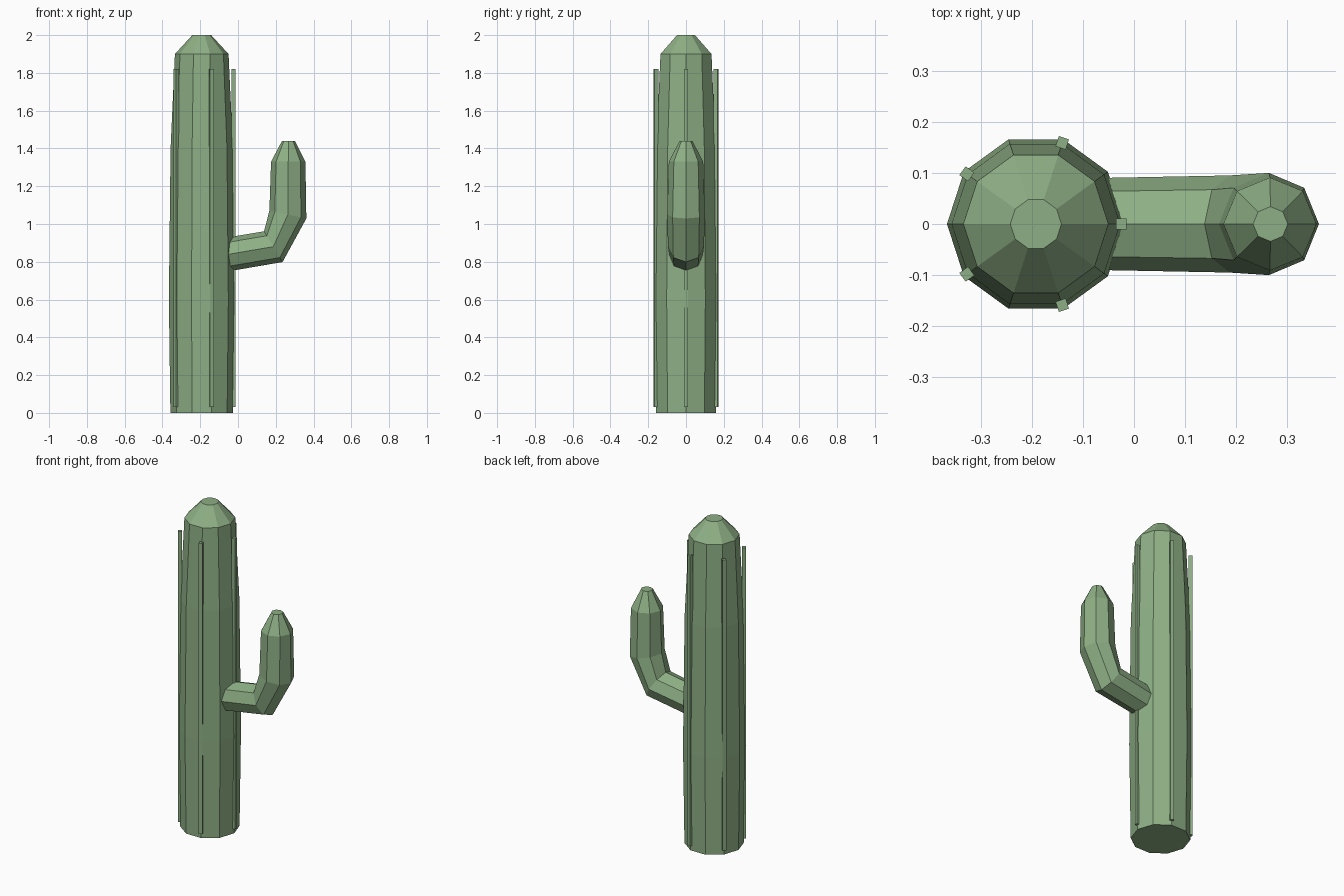
import bpy, bmesh
from math import sin, cos, tau, radians

cube = bpy.data.objects.get("Cube")
if cube:
    bpy.data.objects.remove(cube, do_unlink=True)

green = bpy.data.materials.new("cactus_green")
green.use_nodes = True
colour = (0.27, 0.43, 0.235, 1)
green.diffuse_color = colour
green.node_tree.nodes["Principled BSDF"].inputs["Base Color"].default_value = colour

TRUNK_X = -0.192


def finish(name, bm):
    bmesh.ops.recalc_face_normals(bm, faces=bm.faces)
    mesh = bpy.data.meshes.new(name)
    bm.to_mesh(mesh)
    bm.free()
    mesh.materials.append(green)
    obj = bpy.data.objects.new(name, mesh)
    bpy.context.collection.objects.link(obj)
    return obj


def tube(name, rings, sides):
    """Closed faceted tube through rings of (x, z, radius, tilt in degrees)."""
    bm = bmesh.new()
    loops = []
    for x, z, r, tilt in rings:
        t = radians(tilt)
        loop = []
        for i in range(sides):
            a = tau * i / sides
            u, v = r * cos(a), r * sin(a)
            loop.append(bm.verts.new((x + u * cos(t), v, z + u * sin(t))))
        loops.append(loop)
    for low, high in zip(loops, loops[1:]):
        for i in range(sides):
            j = (i + 1) % sides
            bm.faces.new((low[i], low[j], high[j], high[i]))
    bm.faces.new(loops[0])
    bm.faces.new(loops[-1])
    return finish(name, bm)


# Ten-sided trunk with a gentle bulge and a blunt cap
profile = [(0, 0.166), (0.6, 0.174), (1.4, 0.165), (1.9, 0.142), (2, 0.05)]
tube("trunk", [(TRUNK_X, z, r, 0) for z, r in profile], 10)

# Eight-sided arm that leaves the trunk and bends upward
tube("arm", [
    (-0.12, 0.828, 0.089, -80),
    (0.187, 0.88, 0.095, -59),
    (0.264, 1.05, 0.1, -12),
    (0.266, 1.33, 0.091, 0),
    (0.267, 1.44, 0.034, 0),
], 8)

# Five thin upright ribs around the trunk
for k in range(5):
    a = tau * k / 5
    bm = bmesh.new()
    bmesh.ops.create_cube(bm, size=1)
    rib = finish(f"rib_{k + 1}", bm)
    rib.scale = (0.021, 0.021, 1.79)
    rib.rotation_euler.z = a
    rib.location = (TRUNK_X + 0.167 * cos(a), 0.167 * sin(a), 0.925)
